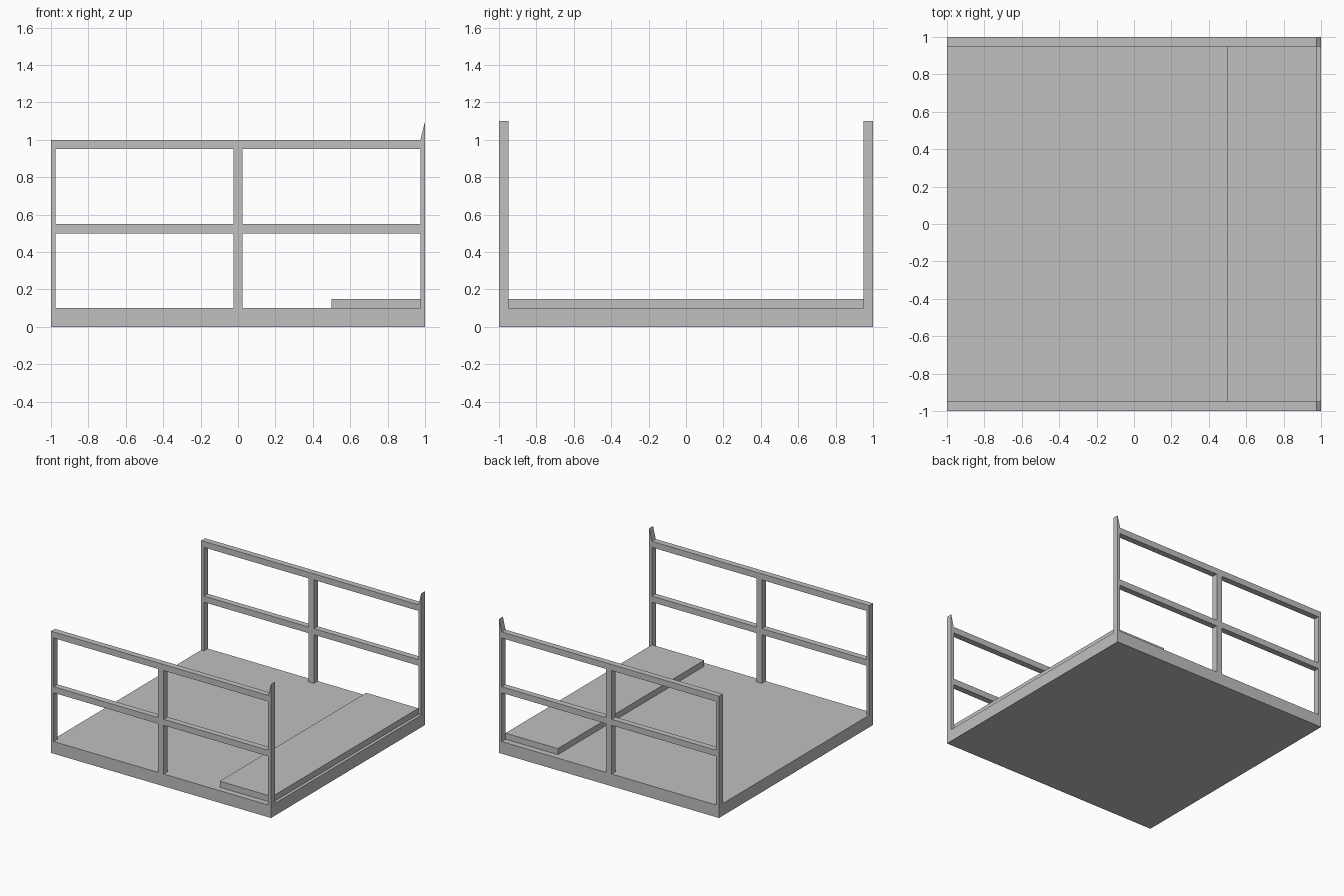
import bpy, bmesh
from mathutils import Vector

cube = bpy.data.objects.get("Cube")
if cube:
    bpy.data.objects.remove(cube, do_unlink=True)

GREY = (0.53, 0.53, 0.53, 1)
mat = bpy.data.materials.new("light_grey")
mat.use_nodes = True
mat.diffuse_color = GREY
mat.node_tree.nodes["Principled BSDF"].inputs["Base Color"].default_value = GREY


def finish(name, bm):
    bmesh.ops.recalc_face_normals(bm, faces=bm.faces)
    mesh = bpy.data.meshes.new(name)
    bm.to_mesh(mesh)
    bm.free()
    mesh.materials.append(mat)
    obj = bpy.data.objects.new(name, mesh)
    bpy.context.collection.objects.link(obj)
    return obj


def box(name, low, high):
    bm = bmesh.new()
    bmesh.ops.create_cube(bm, size=1)
    low, high = Vector(low), Vector(high)
    for v in bm.verts:
        v.co = (low + high) / 2 + v.co * (high - low)
    return finish(name, bm)


def railing(name, y):
    """Two-by-two window frame with a pointed end post, extruded in y."""
    xs = [-1, -0.975, -0.025, 0.025, 0.975, 1]
    zs = [0.1, 0.5, 0.55, 0.95, 1]
    bm = bmesh.new()
    grid = [[bm.verts.new((x, y, z)) for z in zs] for x in xs]
    for i in range(len(xs) - 1):
        for j in range(len(zs) - 1):
            if i % 2 == 1 and j % 2 == 0:
                continue  # window opening
            bm.faces.new((grid[i][j], grid[i + 1][j],
                          grid[i + 1][j + 1], grid[i][j + 1]))
    # Pointed tip above the end post
    tip = bm.verts.new((1, y, 1.1))
    bm.faces.new((grid[-2][-1], grid[-1][-1], tip))
    # Thickness
    result = bmesh.ops.extrude_face_region(bm, geom=bm.faces[:], use_keep_orig=True)
    moved = [g for g in result["geom"] if isinstance(g, bmesh.types.BMVert)]
    bmesh.ops.translate(bm, verts=moved, vec=(0, 0.05, 0))
    return finish(name, bm)


# Floor slab and the raised step along one edge
box("floor_slab", (-1, -1, 0), (1, 1, 0.1))
box("raised_step", (0.5, -0.95, 0.1), (0.975, 0.95, 0.15))

# Railings on the front and back edges
railing("front_railing", -1)
railing("back_railing", 0.95)
